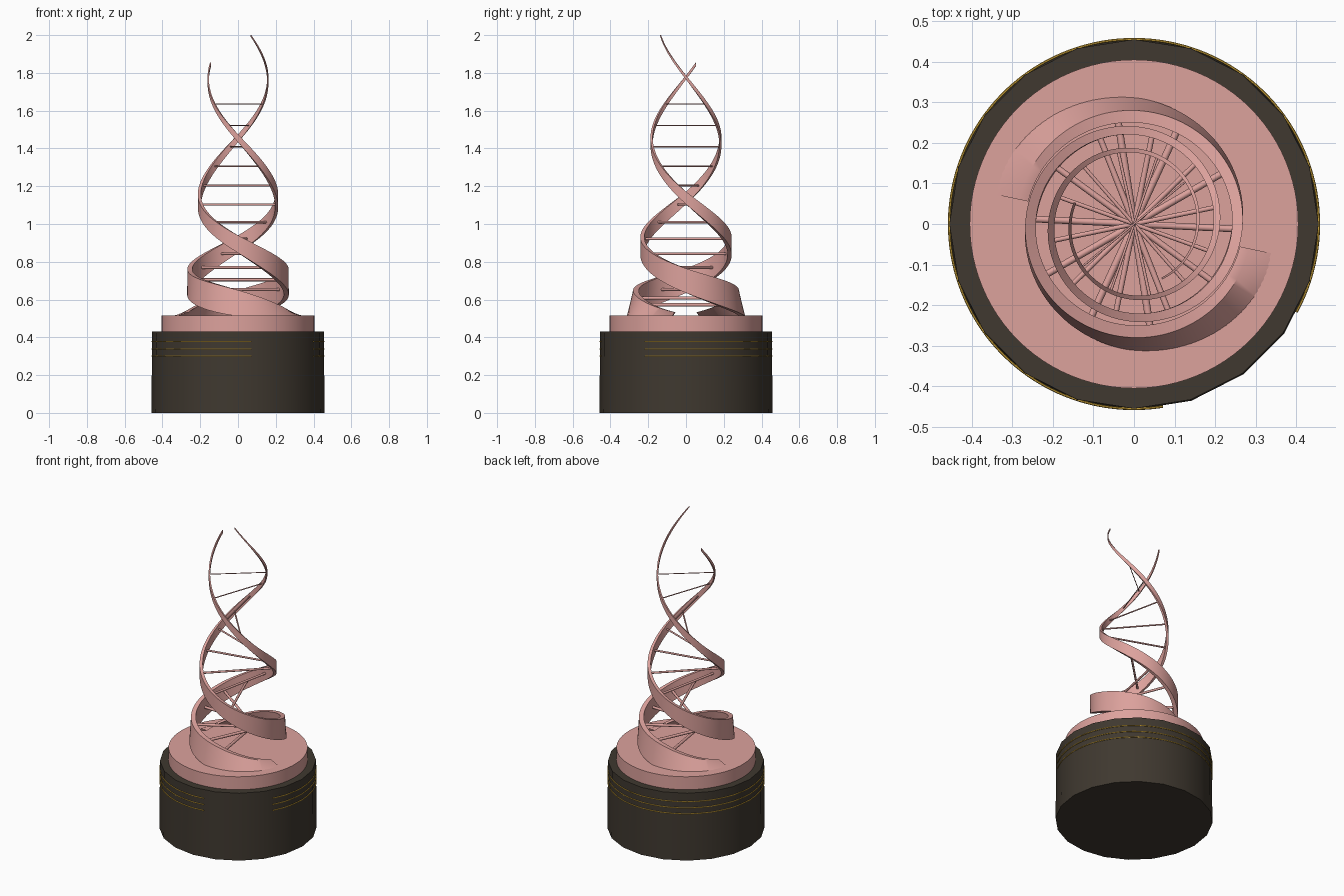
import bpy, bmesh, math
from mathutils import Vector

if "Cube" in bpy.data.objects:
    bpy.data.objects.remove(bpy.data.objects["Cube"])


def material(name, rgb):
    m = bpy.data.materials.new(name)
    m.diffuse_color = (*rgb, 1)
    m.use_nodes = True
    m.node_tree.nodes["Principled BSDF"].inputs["Base Color"].default_value = m.diffuse_color
    return m


PINK = material("rose pink", (0.72, 0.36, 0.335))
DARK = material("dark brown", (0.050, 0.040, 0.029))
GOLD = material("gold", (0.60, 0.36, 0.04))


def finish(bm, name, mat, angle=35):
    bmesh.ops.recalc_face_normals(bm, faces=bm.faces)
    me = bpy.data.meshes.new(name)
    bm.to_mesh(me)
    bm.free()
    me.materials.append(mat)
    ob = bpy.data.objects.new(name, me)
    bpy.context.collection.objects.link(ob)
    bpy.ops.object.select_all(action='DESELECT')
    ob.select_set(True)
    bpy.context.view_layer.objects.active = ob
    bpy.ops.object.shade_smooth_by_angle(angle=math.radians(angle))
    return ob


def cylinder(name, r0, r1, z0, z1, sides, mat):
    bm = bmesh.new()
    res = bmesh.ops.create_cone(bm, cap_ends=True, segments=sides,
                                radius1=r0, radius2=r1, depth=z1 - z0)
    bmesh.ops.translate(bm, verts=res["verts"], vec=(0, 0, (z0 + z1) / 2))
    return finish(bm, name, mat)


def loft(name, sections, mat):
    """Skin a list of closed sections (equal point counts) and cap the ends."""
    bm = bmesh.new()
    rows = [[bm.verts.new(p) for p in s] for s in sections]
    n = len(rows[0])
    for a, b in zip(rows, rows[1:]):
        for i in range(n):
            j = (i + 1) % n
            bm.faces.new((a[i], a[j], b[j], b[i]))
    bm.faces.new(rows[0])
    bm.faces.new(rows[-1])
    return finish(bm, name, mat)


def polar(r, deg, z):
    a = math.radians(deg)
    return Vector((r * math.cos(a), r * math.sin(a), z))


# Pedestal and the disc on it
cylinder("pedestal", 0.458, 0.455, 0.0, 0.432, 20, DARK)
cylinder("top_disc", 0.405, 0.405, 0.43, 0.515, 96, PINK)

# Gold bands around the pedestal, open at the front right
for i, z in enumerate((0.30, 0.338, 0.378)):
    rows = []
    for k in range(121):
        deg = -28.5 + (360 - 52.5) * k / 120
        rows.append([polar(0.4555 + 0.0032 * math.cos(t), deg, z + 0.0032 * math.sin(t))
                     for t in (math.pi * q / 3 for q in range(6))])
    loft(f"gold_band_{i + 1}", rows, GOLD)

# Ribbon section every quarter turn, from the tip down:
# bottom radius, bottom z, top radius, top z, thickness
KEYS = [
    (0.136, 2.408, 0.136, 2.410, 0.002),   # -180 (guide only)
    (0.150, 2.088, 0.150, 2.094, 0.004),   # -90
    (0.161, 1.765, 0.161, 1.787, 0.007),   # 0
    (0.187, 1.433, 0.187, 1.475, 0.011),   # 90
    (0.212, 1.105, 0.212, 1.172, 0.016),   # 180
    (0.241, 0.847, 0.241, 0.940, 0.021),   # 270
    (0.268, 0.635, 0.268, 0.765, 0.026),   # 360
    (0.312, 0.512, 0.280, 0.650, 0.030),   # 450
    (0.385, 0.505, 0.290, 0.522, 0.022),   # 540
]


def section(deg):
    """Smoothly interpolated ribbon section at a strand angle."""
    f = (deg + 180) / 90
    i = min(int(f), len(KEYS) - 2)
    s = f - i
    p0, p1, p2, p3 = (KEYS[max(0, min(len(KEYS) - 1, i + d))] for d in (-1, 0, 1, 2))
    return [0.5 * (2 * b + (c - a) * s + (2 * a - 5 * b + 4 * c - d) * s * s
                   + (3 * b - a - 3 * c + d) * s ** 3)
            for a, b, c, d in zip(p0, p1, p2, p3)]


# Two tapered strands, half a turn apart
for name, turn, tip in (("strand_tall", 0, -63), ("strand_short", 180, -20)):
    rows = []
    steps = 200
    for k in range(steps + 1):
        u = tip + (528 - tip) * k / steps
        rb, zb, rt, zt, t = section(u)
        a = u + turn
        rows.append([polar(rb, a, zb), polar(rt, a, zt),
                     polar(rt - t, a, zt), polar(rb - t, a, zb)])
    loft(name, rows, PINK)


def strand_at(z):
    """Strand angle and middle radius at a height."""
    lo, hi = -60.0, 520.0
    for _ in range(40):
        mid = (lo + hi) / 2
        s = section(mid)
        if (s[1] + s[3]) / 2 > z:
            lo = mid
        else:
            hi = mid
    s = section(lo)
    return lo, (s[0] + s[2]) / 2 - s[4] / 2


# Rungs joining the strands, thinner towards the top
HEIGHTS = (1.635, 1.522, 1.41, 1.305, 1.203, 1.103, 1.01,
           0.922, 0.842, 0.77, 0.705, 0.653, 0.608, 0.572)
for i, z in enumerate(HEIGHTS):
    deg, r = strand_at(z)
    rad = 0.0025 + 0.0065 * (1.635 - z) / 1.063
    side = polar(1, deg + 90, 0)
    rows = []
    for end in (-1, 1):
        c = polar(end * r, deg, z)
        rows.append([c + side * (rad * math.cos(t)) + Vector((0, 0, rad * math.sin(t)))
                     for t in (math.pi * q / 6 for q in range(12))])
    loft(f"rung_{i + 1}", rows, PINK)
